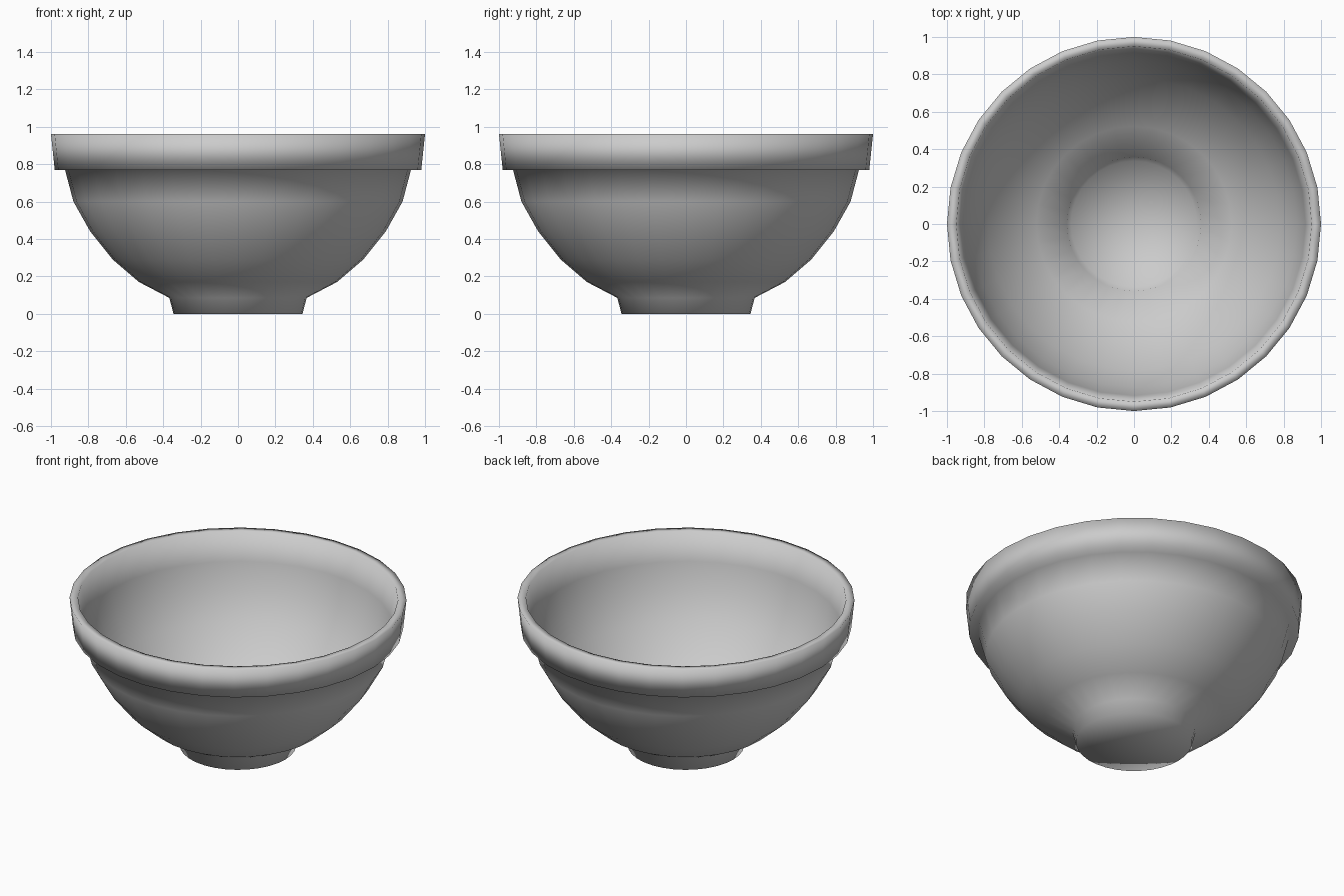
import bpy
import bmesh
from math import tau
from mathutils import Vector

cube = bpy.data.objects.get("Cube")
if cube:
    bpy.data.objects.remove(cube, do_unlink=True)

SIDES = 32
WALL = 0.008

# Plain grey glaze
grey = bpy.data.materials.new("grey_ceramic")
grey.use_nodes = True
colour = (0.6, 0.6, 0.6, 1)
grey.diffuse_color = colour
grey.node_tree.nodes["Principled BSDF"].inputs["Base Color"].default_value = colour

# Foot and curved wall, as radius and height from the base up
wall = [(0.345, 0), (0.367, 0.085), (0.53, 0.17), (0.67, 0.29),
        (0.79, 0.44), (0.88, 0.6), (0.925, 0.77)]
# Overhanging collar: ledge, outer lip, inner lip
collar = [(0.98, 0.77), (1, 0.96), (0.95, 0.96)]
# Thin inner skin following the wall back down to the floor
inside = [(r - WALL, z + WALL) for r, z in reversed(wall)]
profile = [(0, 0)] + wall + collar + inside + [(0, WALL)]


def lathe(name, points, material):
    """Turn a radius/height profile around the z axis."""
    bm = bmesh.new()
    verts = [bm.verts.new((r, 0, z)) for r, z in points]
    edges = [bm.edges.new(pair) for pair in zip(verts, verts[1:])]
    bmesh.ops.spin(bm, geom=verts + edges, cent=Vector(), axis=(0, 0, 1),
                   angle=tau, steps=SIDES)
    bmesh.ops.remove_doubles(bm, verts=bm.verts, dist=0.0005)
    bmesh.ops.recalc_face_normals(bm, faces=bm.faces)
    for face in bm.faces:
        face.smooth = True
    mesh = bpy.data.meshes.new(name)
    bm.to_mesh(mesh)
    bm.free()
    mesh.materials.append(material)
    obj = bpy.data.objects.new(name, mesh)
    bpy.context.collection.objects.link(obj)
    return obj


lathe("bowl", profile, grey)
